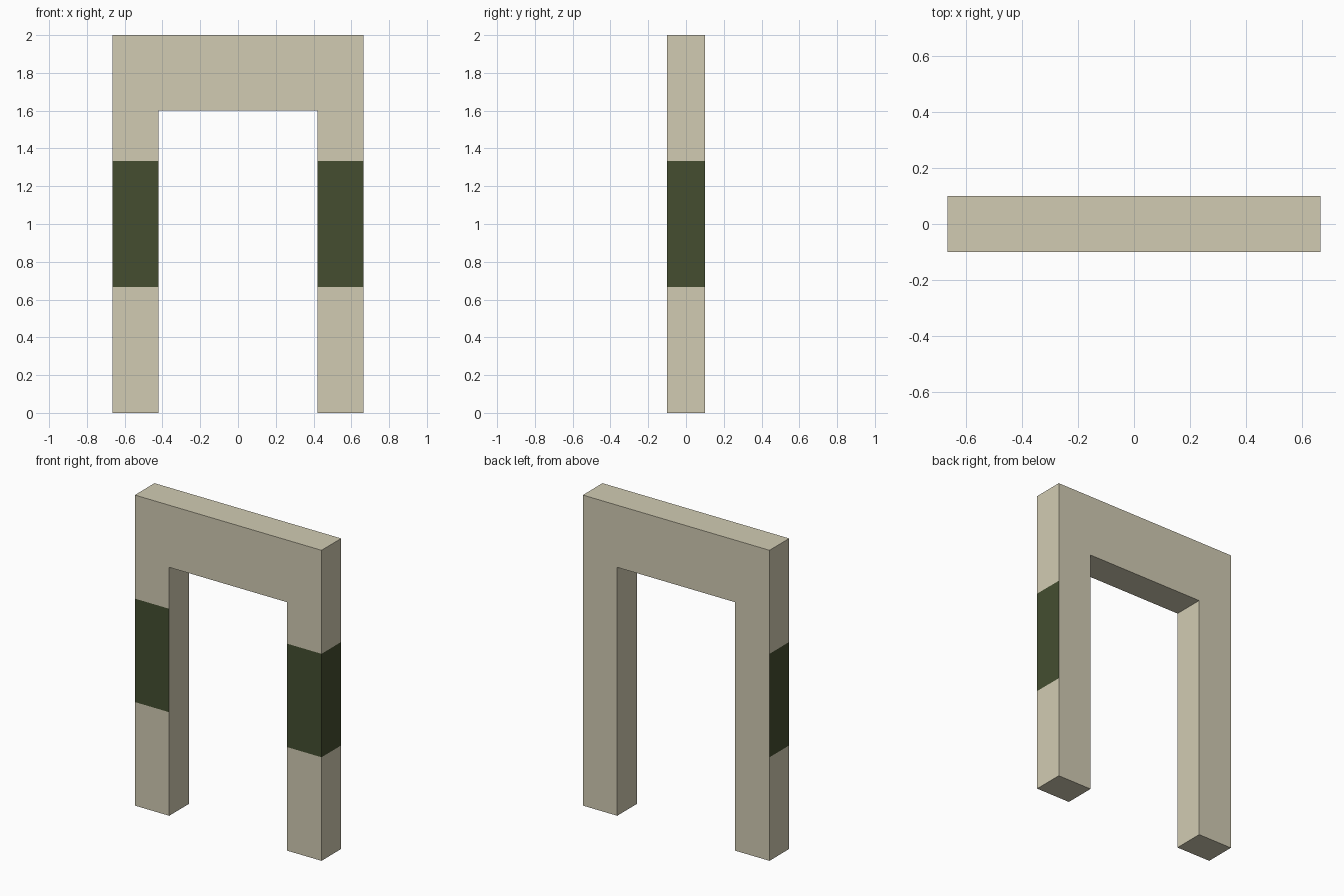
import bpy, bmesh

if "Cube" in bpy.data.objects:
    bpy.data.objects.remove(bpy.data.objects["Cube"])

OUT, INN, TOP, LINTEL, HALF_D = 0.665, 0.42, 2.0, 1.6, 0.1
BAND_LOW, BAND_HIGH = 0.667, 1.333


def material(name, color):
    m = bpy.data.materials.new(name)
    m.diffuse_color = color
    m.use_nodes = True
    m.node_tree.nodes["Principled BSDF"].inputs["Base Color"].default_value = m.diffuse_color
    return m


# Arch: doorway profile extruded through its depth
profile = [(-OUT, 0), (-INN, 0), (-INN, LINTEL), (INN, LINTEL),
           (INN, 0), (OUT, 0), (OUT, TOP), (-OUT, TOP)]
bm = bmesh.new()
front = bm.faces.new([bm.verts.new((x, -HALF_D, z)) for x, z in profile])
ext = bmesh.ops.extrude_face_region(bm, geom=[front], use_keep_orig=True)
back = [v for v in ext["geom"] if isinstance(v, bmesh.types.BMVert)]
bmesh.ops.translate(bm, verts=back, vec=(0, 2 * HALF_D, 0))

# Cut edge loops at the band limits and at the lintel
for z in (BAND_LOW, BAND_HIGH, LINTEL):
    bmesh.ops.bisect_plane(bm, geom=bm.verts[:] + bm.edges[:] + bm.faces[:],
                           plane_co=(0, 0, z), plane_no=(0, 0, 1))
bmesh.ops.recalc_face_normals(bm, faces=bm.faces[:])

# Dark bands: only the front and outer side faces of each leg
for f in bm.faces:
    f.normal_update()
    c = f.calc_center_median()
    outer = c.x * f.normal.x > 0.5 * OUT and abs(c.x) > INN + 0.01
    if BAND_LOW < c.z < BAND_HIGH and (f.normal.y < -0.5 or outer):
        f.material_index = 1

mesh = bpy.data.meshes.new("door_arch")
bm.to_mesh(mesh)
bm.free()
mesh.materials.append(material("pale_stone", (0.64, 0.60, 0.45, 1)))
mesh.materials.append(material("dark_green_band", (0.058, 0.076, 0.03, 1)))
arch = bpy.data.objects.new("door_arch", mesh)
bpy.context.collection.objects.link(arch)
